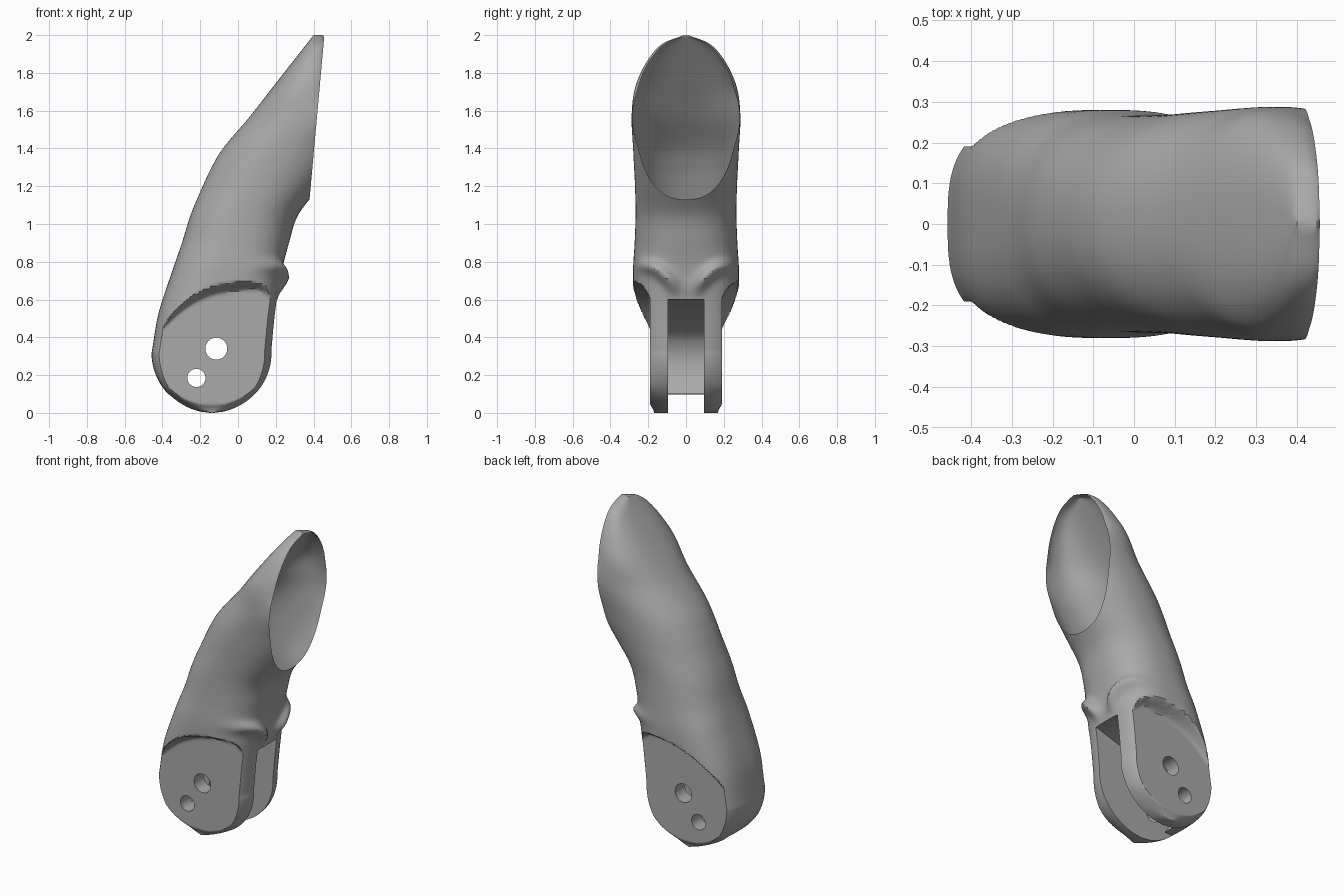
import bpy
import bmesh
import math
from mathutils import Vector

if "Cube" in bpy.data.objects:
    bpy.data.objects.remove(bpy.data.objects["Cube"], do_unlink=True)

SIDES, RINGS = 128, 170
PRONG_HALF = 0.19

# Body profile rows: height, back x, front x, half width, corner exponent
PROFILE = [
    (0.32, -0.457, 0.18, 0.275, 3),
    (0.53, -0.42, 0.2, 0.278, 3),
    (0.76, -0.345, 0.235, 0.28, 2.7),
    (0.9, -0.297, 0.27, 0.272, 2.4),
    (1.05, -0.25, 0.32, 0.267, 2.3),
    (1.2, -0.187, 0.437, 0.27, 2.2),
    (1.3, -0.14, 0.51, 0.275, 2.2),
    (1.4, -0.08, 0.57, 0.28, 2.2),
    (1.56, 0.055, 0.65, 0.288, 2.2),
    (1.7, 0.165, 0.54, 0.275, 2.3),
    (1.8, 0.243, 0.517, 0.24, 2.4),
    (1.9, 0.322, 0.49, 0.18, 2.5),
    (1.96, 0.369, 0.475, 0.115, 2.5),
    (2.0, 0.4, 0.45, 0.012, 2.5),
]


def smoothstep(t):
    t = min(max(t, 0), 1)
    return t * t * (3 - 2 * t)


def slope(i, k):
    a, b = PROFILE[max(i - 1, 0)], PROFILE[min(i + 1, len(PROFILE) - 1)]
    return (b[k] - a[k]) / (b[0] - a[0])


def section(z):
    """Back x, front x, half width and exponent at height z."""
    if z < PROFILE[0][0]:
        # round knuckle end
        reach = math.sqrt(max(0.32 ** 2 - (z - 0.32) ** 2, 0.0001))
        return (-0.138 - reach, -0.138 + reach,
                0.17 + 0.105 * smoothstep(z / 0.15), 3)
    i = 0
    while i < len(PROFILE) - 2 and z > PROFILE[i + 1][0]:
        i += 1
    a, b = PROFILE[i], PROFILE[i + 1]
    h = b[0] - a[0]
    t = (z - a[0]) / h
    return tuple(a[k] + (b[k] - a[k]) * smoothstep(t)
                 + h * t * (1 - t) * ((1 - t) * slope(i, k) - t * slope(i + 1, k))
                 for k in range(1, 5))


def power(value, p):
    return math.copysign(abs(value) ** p, value)


def body_point(z, angle):
    back, front, width, n = section(z)
    c, s = math.cos(angle), math.sin(angle)
    x = (back + front) / 2 + (front - back) / 2 * power(c, 2 / n)
    y = width * power(s, 2 / n)
    # flat recessed cheeks under a curved ledge
    ledge = 0.69 - 0.19 * (max(0.15 - x, 0) / 0.53) ** 3
    soft = 0.07 + 0.12 * smoothstep((x - 0.1) / 0.1)
    limit = PRONG_HALF + 0.12 * smoothstep((z - ledge) / soft + 0.6)
    y = math.copysign(min(abs(y), limit), y)
    # raised arched crease over each prong, on the palm side
    if 0.6 < z < 0.95:
        r = math.hypot(abs(y) - 0.24, z - 0.6)
        fade = smoothstep((z - 0.6) / 0.12)
        x += 0.05 * fade * max(c, 0) * math.exp(-((r - 0.18) / 0.035) ** 2)
    return x, y, z


def mesh_object(name, bm):
    bmesh.ops.recalc_face_normals(bm, faces=bm.faces)
    mesh = bpy.data.meshes.new(name)
    bm.to_mesh(mesh)
    bm.free()
    obj = bpy.data.objects.new(name, mesh)
    bpy.context.collection.objects.link(obj)
    return obj


def prism(name, outline, half):
    """Extrude an x-z outline along y."""
    bm = bmesh.new()
    face = bm.faces.new([bm.verts.new((x, -half, z)) for x, z in outline])
    grown = bmesh.ops.extrude_face_region(bm, geom=[face])["geom"]
    bmesh.ops.translate(bm, vec=(0, 2 * half, 0),
                        verts=[v for v in grown if isinstance(v, bmesh.types.BMVert)])
    return mesh_object(name, bm)


def disc(x, z, radius):
    steps = [math.tau * i / 48 for i in range(48)]
    return [(x + radius * math.cos(t), z + radius * math.sin(t)) for t in steps]


# Finger body: lofted rings, packed closer together at both ends
bm = bmesh.new()
rings = []
for i in range(RINGS):
    u = i / (RINGS - 1)
    z = 2 * (0.6 * u + 0.4 * smoothstep(u)) if 0 < u < 1 else 2 * u
    rings.append([bm.verts.new(body_point(z, math.tau * (j + 0.5) / SIDES))
                  for j in range(SIDES)])
for low, high in zip(rings, rings[1:]):
    for j in range(SIDES):
        k = (j + 1) % SIDES
        bm.faces.new((low[j], low[k], high[k], high[j]))
bm.faces.new(rings[0][::-1])
bm.faces.new(rings[-1])
finger = mesh_object("finger_shell", bm)

# Hinge slot with a curved back wall, and two pin holes
slot = [(0.5, 0.6), (0.19, 0.6), (-0.3, 0.44), (-0.35, 0.38), (-0.375, 0.31),
        (-0.375, 0.24), (-0.355, 0.17), (-0.31, 0.1), (-0.5, 0.09),
        (-0.5, -0.1), (0.5, -0.1)]
cutters = [
    prism("hinge_slot_cutter", slot, 0.095),
    prism("main_pin_cutter", disc(-0.115, 0.34, 0.058), 0.4),
    prism("small_pin_cutter", disc(-0.22, 0.185, 0.048), 0.4),
]
bpy.context.view_layer.objects.active = finger
finger.select_set(True)
for cutter in cutters:
    cutter.hide_render = True
    mod = finger.modifiers.new("cut", "BOOLEAN")
    mod.operation = "DIFFERENCE"
    mod.solver = "EXACT"
    mod.object = cutter
    bpy.ops.object.modifier_apply(modifier=mod.name)
    bpy.data.objects.remove(cutter, do_unlink=True)

# Slanted open mouth, leaving a thin hollow shell
bm = bmesh.new()
bm.from_mesh(finger.data)
bmesh.ops.bisect_plane(bm, geom=bm.verts[:] + bm.edges[:] + bm.faces[:],
                       plane_co=Vector((0.38, 0, 1.145)),
                       plane_no=Vector((0.83, 0, -0.075)).normalized(),
                       clear_outer=True)
bm.to_mesh(finger.data)
bm.free()

# Single grey plastic
grey = bpy.data.materials.new("grey_plastic")
grey.use_nodes = True
colour = (0.4, 0.4, 0.4, 1)
grey.diffuse_color = colour
grey.node_tree.nodes["Principled BSDF"].inputs["Base Color"].default_value = colour
finger.data.materials.clear()
finger.data.materials.append(grey)
bpy.ops.object.shade_smooth_by_angle(angle=math.radians(35))
